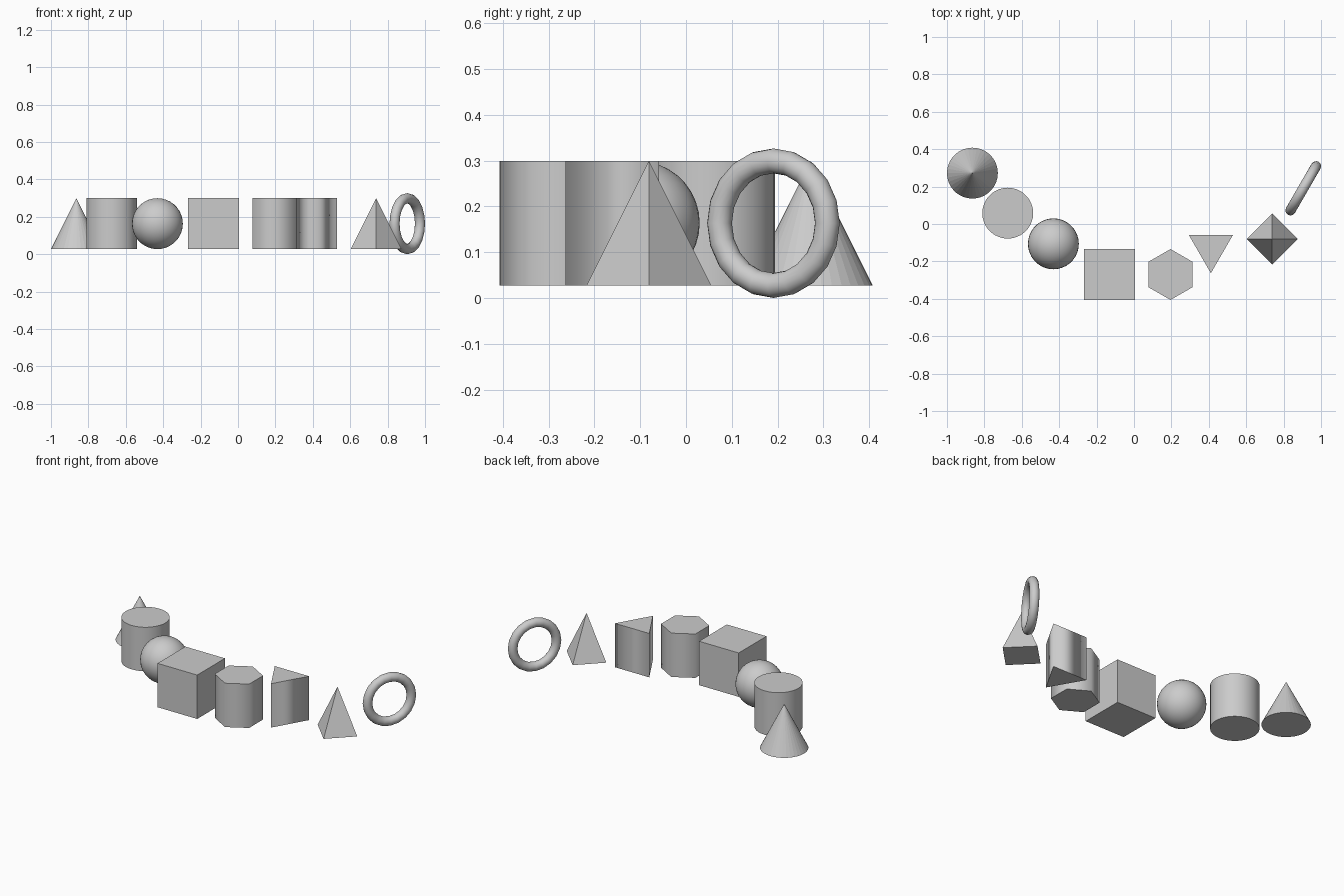
import bpy, bmesh
from math import sin, cos, pi, radians
from mathutils import Matrix

if "Cube" in bpy.data.objects:
    bpy.data.objects.remove(bpy.data.objects["Cube"])

R = 0.136          # common radius of every shape
MID = 0.1633       # common centre height


def finish(bm, name, x, y, turn=None):
    bmesh.ops.recalc_face_normals(bm, faces=bm.faces)
    me = bpy.data.meshes.new(name)
    bm.to_mesh(me)
    bm.free()
    ob = bpy.data.objects.new(name, me)
    ob.location = (x, y, MID)
    if turn is not None:
        ob.rotation_euler.z = turn
    bpy.context.collection.objects.link(ob)
    return ob


def ring(bm, n, z):
    return [bm.verts.new((R * cos(2 * pi * i / n - pi / 2),
                          R * sin(2 * pi * i / n - pi / 2), z)) for i in range(n)]


def column(name, n, x, y, pointed=False):
    """Smooth-sided prism or pointed cone with crisp caps."""
    bm = bmesh.new()
    low = ring(bm, n, -R)
    caps = [bm.faces.new(low[::-1])]
    high = None if pointed else ring(bm, n, R)
    if high:
        caps.append(bm.faces.new(high))
    for i in range(n):
        j = (i + 1) % n
        if pointed:  # one apex point per side keeps the tip crisp
            f = bm.faces.new((low[i], low[j], bm.verts.new((0, 0, R))))
        else:
            f = bm.faces.new((low[i], low[j], high[j], high[i]))
        f.smooth = True
    for cap in caps:
        for e in cap.edges:
            e.smooth = False
    return finish(bm, name, x, y)


# Round and many-sided solids along the arc
column("cone", 36, -0.864, 0.272, pointed=True)
column("cylinder", 36, -0.675, 0.058)
column("hexagonal_prism", 6, 0.195, -0.27)
column("triangular_prism", 3, 0.411, -0.127)
column("pyramid", 4, 0.739, -0.081, pointed=True)

# Sphere
bm = bmesh.new()
bmesh.ops.create_uvsphere(bm, u_segments=36, v_segments=18, radius=R)
for f in bm.faces:
    f.smooth = True
finish(bm, "sphere", -0.431, -0.106)

# Cube
bm = bmesh.new()
bmesh.ops.create_cube(bm, size=2 * R)
finish(bm, "cube", -0.131, -0.271)

# Upright ring, turned to follow the arc
bm = bmesh.new()
N, M, TUBE = 20, 16, 0.0272
loops = []
for i in range(N):
    a = 2 * pi * i / N
    loops.append([bm.verts.new(((R + TUBE * cos(b)) * cos(a), TUBE * sin(b),
                                (R + TUBE * cos(b)) * sin(a)))
                  for b in (2 * pi * k / M for k in range(M))])
for i in range(N):
    p, q = loops[i], loops[(i + 1) % N]
    for k in range(M):
        m = (k + 1) % M
        bm.faces.new((p[k], q[k], q[m], p[m])).smooth = True
finish(bm, "ring", 0.905, 0.191, radians(60))
